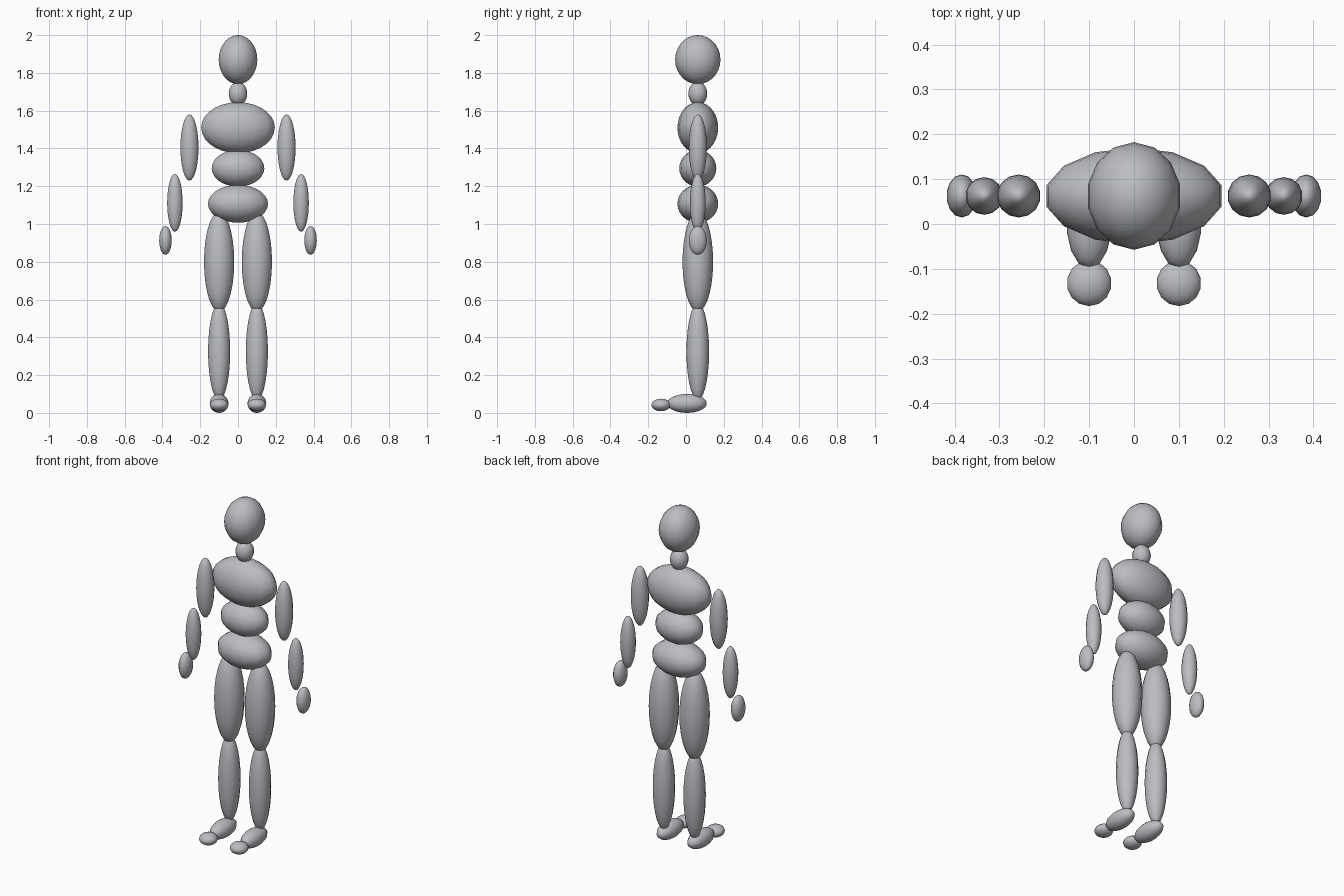
import bpy
import bmesh
from mathutils import Matrix, Vector

default_cube = bpy.data.objects.get("Cube")
if default_cube:
    bpy.data.objects.remove(default_cube, do_unlink=True)

# Single grey finish
COLOUR = (0.50, 0.51, 0.54, 1.0)
grey = bpy.data.materials.new("mannequin_grey")
grey.use_nodes = True
grey.diffuse_color = COLOUR
bsdf = next(n for n in grey.node_tree.nodes if n.type == "BSDF_PRINCIPLED")
bsdf.inputs["Base Color"].default_value = COLOUR
bsdf.inputs["Roughness"].default_value = 0.6

BODY_Y = 0.0625  # depth of the body's centre plane


def ellipsoid(name, centre, radii):
    """Smooth low-poly ellipsoid with vertical poles."""
    bm = bmesh.new()
    bmesh.ops.create_uvsphere(bm, u_segments=14, v_segments=14, radius=1,
                              matrix=Matrix.Diagonal((*radii, 1)))
    for face in bm.faces:
        face.smooth = True
    mesh = bpy.data.meshes.new(name)
    bm.to_mesh(mesh)
    bm.free()
    mesh.materials.append(grey)
    obj = bpy.data.objects.new(name, mesh)
    obj.location = Vector(centre)
    bpy.context.collection.objects.link(obj)


# Central parts: name, height, radii
for name, z, radii in (
    ("head", 1.87, (0.105, 0.12, 0.13)),
    ("neck", 1.69, (0.05, 0.05, 0.062)),
    ("chest", 1.51, (0.2, 0.108, 0.135)),
    ("abdomen", 1.295, (0.143, 0.098, 0.097)),
    ("pelvis", 1.107, (0.163, 0.108, 0.1)),
):
    ellipsoid(name, (0, BODY_Y, z), radii)

# Paired limbs: name, centre on the left side, radii
for name, (x, y, z), radii in (
    ("upper_arm", (0.257, BODY_Y, 1.405), (0.049, 0.048, 0.175)),
    ("forearm", (0.334, BODY_Y, 1.112), (0.042, 0.042, 0.153)),
    ("hand", (0.384, BODY_Y, 0.913), (0.034, 0.048, 0.076)),
    ("thigh", (0.1, BODY_Y, 0.8), (0.082, 0.081, 0.265)),
    ("shin", (0.1, BODY_Y, 0.325), (0.06, 0.06, 0.257)),
    ("foot", (0.1, 0.005, 0.05), (0.051, 0.105, 0.05)),
    ("toes", (0.1, -0.132, 0.042), (0.05, 0.051, 0.033)),
):
    for side, sign in (("left", 1), ("right", -1)):
        ellipsoid(f"{side}_{name}", (sign * x, y, z), radii)
